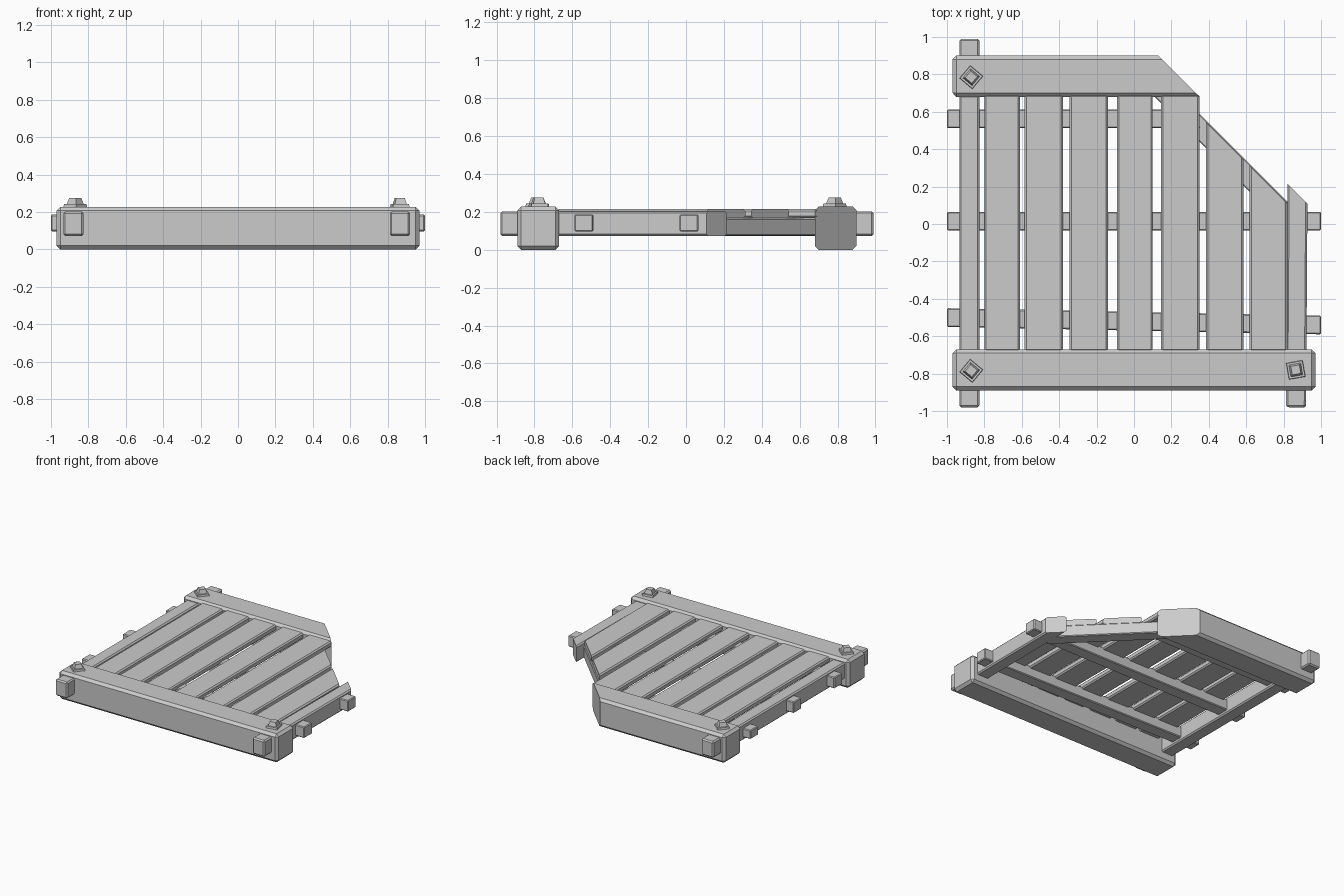
import bpy, bmesh, math
from mathutils import Vector, Matrix

cube = bpy.data.objects.get("Cube")
if cube:
    bpy.data.objects.remove(cube)

grey = bpy.data.materials.new("plain grey")
grey.use_nodes = True
grey.diffuse_color = (0.6, 0.6, 0.6, 1)
grey.node_tree.nodes["Principled BSDF"].inputs["Base Color"].default_value = (0.6, 0.6, 0.6, 1)


def finish(name, bm):
    bmesh.ops.recalc_face_normals(bm, faces=bm.faces)
    mesh = bpy.data.meshes.new(name)
    bm.to_mesh(mesh)
    bm.free()
    mesh.materials.append(grey)
    obj = bpy.data.objects.new(name, mesh)
    bpy.context.collection.objects.link(obj)
    return obj


def bar(name, start, end, width, z0, z1, bevel=0.01, cut=None):
    """Bevelled timber between two plan points, sawn off where x + y > cut."""
    a, b = Vector((*start, 0)), Vector((*end, 0))
    d = b - a
    bm = bmesh.new()
    bmesh.ops.create_cube(bm, size=1)
    bmesh.ops.scale(bm, vec=(d.length, width, z1 - z0), verts=bm.verts)
    bmesh.ops.bevel(bm, geom=bm.edges[:], offset=bevel, segments=1, affect='EDGES')
    place = Matrix.Translation((a + b) / 2 + Vector((0, 0, (z0 + z1) / 2)))
    turn = Matrix.Rotation(math.atan2(d.y, d.x), 4, 'Z')
    bmesh.ops.transform(bm, matrix=place @ turn, verts=bm.verts)
    if cut is not None:
        geom = bm.verts[:] + bm.edges[:] + bm.faces[:]
        res = bmesh.ops.bisect_plane(bm, geom=geom, plane_co=(cut, 0, 0),
                                     plane_no=(1, 1, 0), clear_outer=True)
        rim = [e for e in res["geom_cut"] if isinstance(e, bmesh.types.BMEdge)]
        bmesh.ops.holes_fill(bm, edges=rim, sides=0)
    return finish(name, bm)


def frustum(name, centre, base, top, height, angle):
    """Square block that narrows toward its top."""
    bm = bmesh.new()
    bmesh.ops.create_cone(bm, cap_ends=True, segments=4, radius1=base / math.sqrt(2),
                          radius2=top / math.sqrt(2), depth=height)
    place = Matrix.Translation(Vector(centre) + Vector((0, 0, height / 2)))
    turn = Matrix.Rotation(math.radians(angle + 45), 4, 'Z')
    bmesh.ops.transform(bm, matrix=place @ turn, verts=bm.verts)
    return finish(name, bm)


# Heavy end beams, the back one sawn diagonally
bar("front_beam", (-0.97, -0.78), (0.97, -0.78), 0.22, 0, 0.228, 0.02)
bar("back_beam", (-0.97, 0.79), (0.6, 0.79), 0.22, 0, 0.228, 0.02, cut=1.03)

# Side rails poking through the beams
bar("right_rail", (-0.88, -0.98), (-0.88, 0.99), 0.108, 0.072, 0.203, 0.01)
bar("left_rail", (0.866, -0.98), (0.876, 0.5), 0.108, 0.072, 0.203, 0.01, cut=1.035)

# Cross battens under the planks
bar("front_batten", (-1, -0.5), (1, -0.54), 0.1, 0.097, 0.186, 0.006)
bar("middle_batten", (-1, 0.015), (1, 0.015), 0.1, 0.097, 0.186, 0.006)
bar("back_batten", (-1, 0.562), (0.5, 0.562), 0.1, 0.097, 0.168, 0.006, cut=0.87)

# Diagonal brace along the missing corner
bar("diagonal_brace", (0.13, 0.735), (0.845, 0.02), 0.106, 0.075, 0.167, 0.006)

# Deck planks: left and right edges
planks = [(-0.80, -0.61), (-0.585, -0.38), (-0.345, -0.14), (-0.09, 0.10),
          (0.145, 0.35), (0.385, 0.585), (0.617, 0.82)]
for i, (x0, x1) in enumerate(planks):
    x = (x0 + x1) / 2
    bar(f"plank_{i + 1}", (x, -0.68), (x, 0.692), x1 - x0, 0.168, 0.215, 0.01,
        cut=0.93 if i > 4 else None)

# Square bolts with washers on the beams
bolts = [("back_right", -0.87, 0.785, 50), ("front_right", -0.87, -0.785, 50),
         ("front_left", 0.865, -0.78, 10)]
for name, x, y, angle in bolts:
    frustum(f"{name}_washer", (x, y, 0.225), 0.09, 0.085, 0.018, angle)
    frustum(f"{name}_bolt", (x, y, 0.24), 0.066, 0.046, 0.035, angle)
